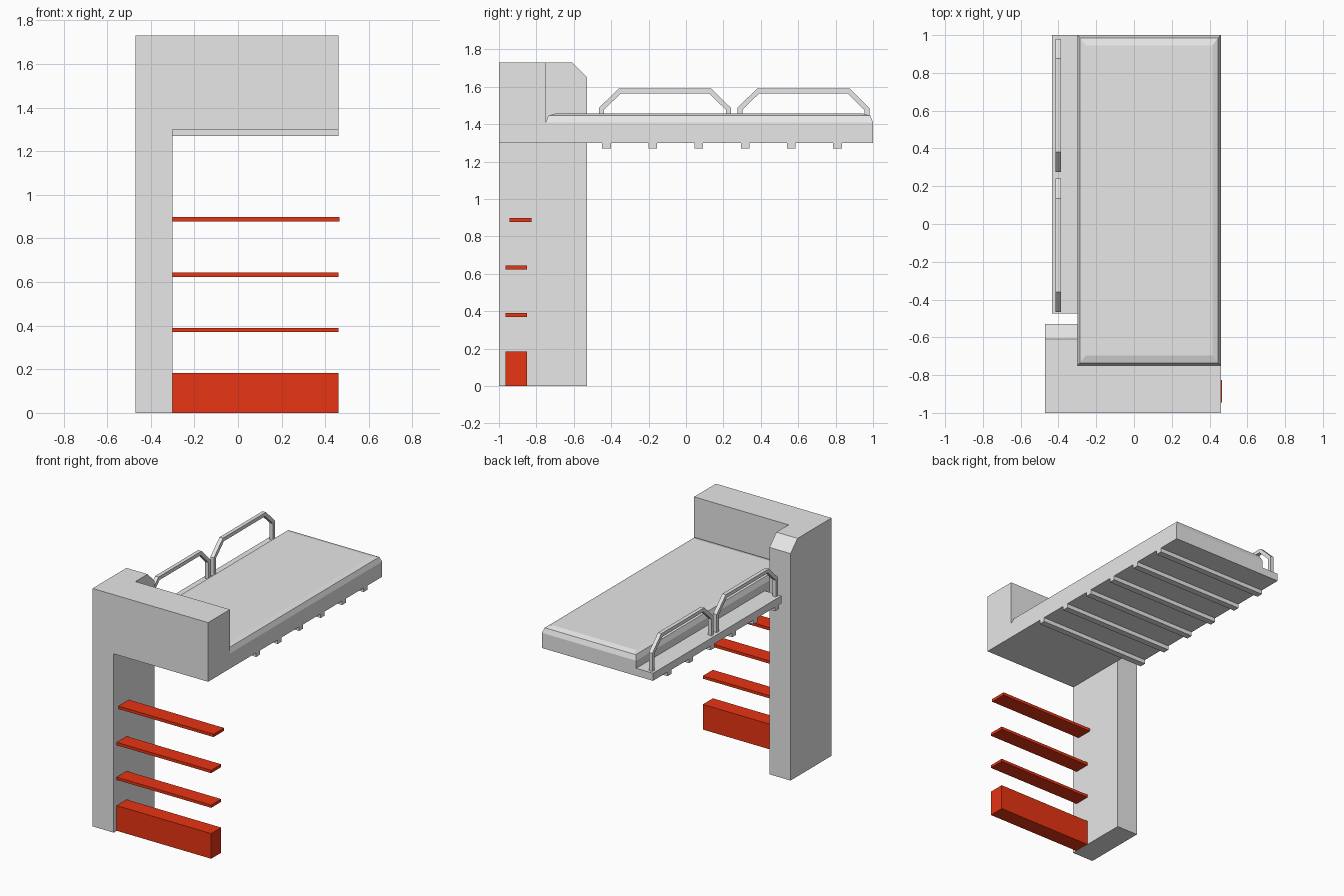
import bpy, bmesh

if "Cube" in bpy.data.objects:
    bpy.data.objects.remove(bpy.data.objects["Cube"])


def material(name, rgb):
    m = bpy.data.materials.new(name)
    m.diffuse_color = (*rgb, 1)
    m.use_nodes = True
    m.node_tree.nodes["Principled BSDF"].inputs["Base Color"].default_value = m.diffuse_color
    return m


GREY = material("light grey", (0.8, 0.8, 0.8))
RED = material("red", (0.8, 0.033, 0.0065))


def finish(name, bm, mat):
    bmesh.ops.recalc_face_normals(bm, faces=bm.faces)
    me = bpy.data.meshes.new(name)
    bm.to_mesh(me)
    bm.free()
    me.materials.append(mat)
    ob = bpy.data.objects.new(name, me)
    bpy.context.collection.objects.link(ob)
    return ob


def loft(name, rings, mat):
    """Join equal-length closed rings with quads and cap both ends."""
    bm = bmesh.new()
    loops = [[bm.verts.new(p) for p in r] for r in rings]
    for a, b in zip(loops, loops[1:]):
        n = len(a)
        for i in range(n):
            j = (i + 1) % n
            bm.faces.new((a[i], a[j], b[j], b[i]))
    bm.faces.new(loops[0][::-1])
    bm.faces.new(loops[-1])
    return finish(name, bm, mat)


def rect(x0, x1, y0, y1, z):
    return [(x0, y0, z), (x1, y0, z), (x1, y1, z), (x0, y1, z)]


def box(name, x, y, z, mat):
    return loft(name, [rect(*x, *y, z[0]), rect(*x, *y, z[1])], mat)


def extrude_x(name, profile, x0, x1, mat):
    return loft(name, [[(x, y, z) for y, z in profile] for x in (x0, x1)], mat)


# Side column with chamfered top corner, and the head panel beside it
extrude_x("side_column",
          [(-1, 0), (-0.53, 0), (-0.53, 1.65), (-0.61, 1.73), (-1, 1.73)],
          -0.47, -0.30, GREY)
box("head_panel", (-0.30, 0.46), (-1, -0.75), (1.30, 1.73), GREY)

# Bed base and the ledge that carries the rails
box("bed_base", (-0.30, 0.46), (-0.75, 1.0), (1.30, 1.355), GREY)
box("rail_ledge_inner", (-0.37, -0.30), (-0.475, 1.0), (1.30, 1.355), GREY)
box("rail_ledge_outer", (-0.435, -0.37), (-0.475, 1.0), (1.30, 1.355), GREY)

# Mattress with softened top edges: (side inset, end inset, height)
steps = [(0, 0, 1.355), (0, 0, 1.41), (0.014, 0.014, 1.445), (0.045, 0.055, 1.457)]
loft("mattress", [rect(-0.30 + sx, 0.46 - sx, -0.75 + sy, 1.0 - sy, z)
                  for sx, sy, z in steps], GREY)

# Slats under the bed
for i in range(6):
    y = -0.425 + i * 0.247
    box(f"slat_{i + 1}", (-0.435, 0.46), (y - 0.023, y + 0.023), (1.27, 1.30), GREY)


# Side rails: square-section hoops with angled corners
def rail(name, y0, y1):
    outer = [(y0, 1.355), (y0, 1.487), (y0 + 0.105, 1.59),
             (y1 - 0.105, 1.59), (y1, 1.487), (y1, 1.355)]
    t = 0.026
    inner = [(y1 - t, 1.355), (y1 - t, 1.476), (y1 - 0.116, 1.564),
             (y0 + 0.116, 1.564), (y0 + t, 1.476), (y0 + t, 1.355)]
    bm = bmesh.new()
    rings = []
    for o, n in zip(outer, inner[::-1]):
        rings.append([bm.verts.new(p) for p in (
            (-0.415, *o), (-0.387, *o), (-0.387, *n), (-0.415, *n))])
    for a, b in zip(rings, rings[1:]):
        for i in range(4):
            j = (i + 1) % 4
            bm.faces.new((a[i], a[j], b[j], b[i]))
    bm.faces.new(rings[0])
    bm.faces.new(rings[-1])
    finish(name, bm, GREY)


rail("rail_near", -0.465, 0.24)
rail("rail_far", 0.275, 0.98)

# Red ladder: solid bottom step and three thin treads
box("bottom_step", (-0.30, 0.46), (-0.965, -0.85), (0, 0.183), RED)
box("tread_1", (-0.30, 0.46), (-0.965, -0.85), (0.37, 0.39), RED)
box("tread_2", (-0.30, 0.46), (-0.965, -0.85), (0.622, 0.643), RED)
box("tread_3", (-0.30, 0.465), (-0.945, -0.825), (0.878, 0.899), RED)
